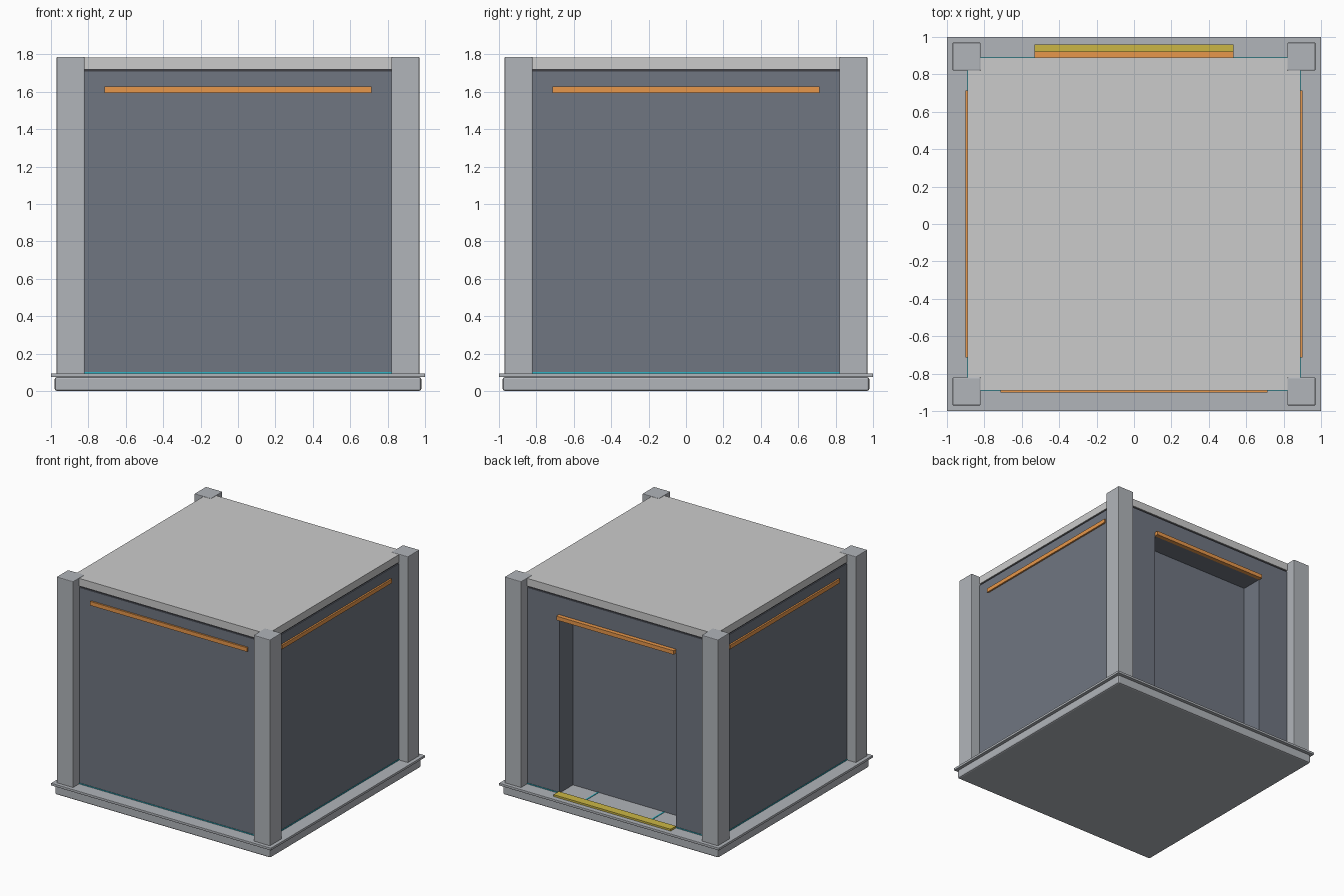
import bpy
from mathutils import Matrix
from math import radians

if "Cube" in bpy.data.objects:
    bpy.data.objects.remove(bpy.data.objects["Cube"])


def material(name, colour):
    m = bpy.data.materials.new(name)
    m.diffuse_color = (*colour, 1)
    m.use_nodes = True
    m.node_tree.nodes["Principled BSDF"].inputs["Base Color"].default_value = m.diffuse_color
    return m


post_mat = material("light_steel", (0.44, 0.46, 0.49))
wall_mat = material("slate", (0.16, 0.18, 0.22))
dark_mat = material("dark_gap", (0.05, 0.05, 0.06))
orange = material("orange", (0.80, 0.31, 0.07))
yellow = material("yellow", (0.60, 0.47, 0.06))
cyan = material("cyan", (0.03, 0.45, 0.55))


def box(name, x, y, z, mat=None, bevel=0):
    """Box given as (min, max) on each axis, with an optional edge bevel."""
    lo, hi = zip(x, y, z)
    bpy.ops.mesh.primitive_cube_add(size=1)
    ob = bpy.context.object
    ob.name = name
    centre = [(a + b) / 2 for a, b in zip(lo, hi)]
    size = [b - a for a, b in zip(lo, hi)]
    ob.data.transform(Matrix.Translation(centre) @ Matrix.Diagonal((*size, 1)))
    if mat:
        ob.data.materials.append(mat)
    if bevel:
        b = ob.modifiers.new("bevel", 'BEVEL')
        b.width = bevel
        b.segments = 2
    return ob


def square(name, half, z, mat=None, bevel=0):
    return box(name, (-half, half), (-half, half), z, mat, bevel)


# Stepped base
square("base_slab", 0.98, (0, 0.075), post_mat, 0.012)
square("floor_plate", 1.0, (0.075, 0.095), post_mat, 0.003)

# Wall body with the doorway recess cut into the back
walls = square("walls", 0.888, (0.09, 1.708), wall_mat)
cutter = box("doorway_cutter", (-0.53, 0.53), (0.71, 1.1), (0.05, 1.53))
cutter.hide_render = True
cut = walls.modifiers.new("doorway", 'BOOLEAN')
cut.object = cutter
cut.solver = 'EXACT'
bpy.context.view_layer.objects.active = walls
bpy.ops.object.modifier_apply(modifier=cut.name)
bpy.data.objects.remove(cutter)

# Shadow gap and roof
square("shadow_gap", 0.88, (1.70, 1.725), dark_mat)
square("roof", 0.89, (1.72, 1.783))

# Corner posts
for sx, side in ((-1, "left"), (1, "right")):
    for sy, end in ((-1, "front"), (1, "back")):
        xs = sorted((sx * 0.82, sx * 0.97))
        ys = sorted((sy * 0.82, sy * 0.97))
        box(f"{end}_{side}_post", xs, ys, (0.09, 1.786), post_mat, 0.005)

# Orange light strips and cyan skirting on the three plain walls
for angle, side in ((0, "front"), (90, "right"), (-90, "left")):
    strip = box(f"{side}_light_strip", (-0.713, 0.713), (-0.902, -0.88),
                (1.594, 1.627), orange)
    skirting = box(f"{side}_skirting", (-0.82, 0.82), (-0.892, -0.88),
                   (0.09, 0.102), cyan)
    for ob in (strip, skirting):
        ob.data.transform(Matrix.Rotation(radians(angle), 4, 'Z'))

# Back skirting on either side of the doorway
box("back_left_skirting", (-0.82, -0.53), (0.88, 0.892), (0.09, 0.102), cyan)
box("back_right_skirting", (0.53, 0.82), (0.88, 0.892), (0.09, 0.102), cyan)

# Doorway lintel light, threshold and floor guide lines
box("door_light_strip", (-0.533, 0.533), (0.87, 0.922), (1.53, 1.562), orange)
box("door_threshold", (-0.533, 0.533), (0.89, 0.96), (0.09, 0.11), yellow)
for x, side in ((-0.3, "left"), (0.3, "right")):
    box(f"{side}_floor_line", (x - 0.006, x + 0.006), (0.71, 0.89),
        (0.09, 0.098), cyan)
